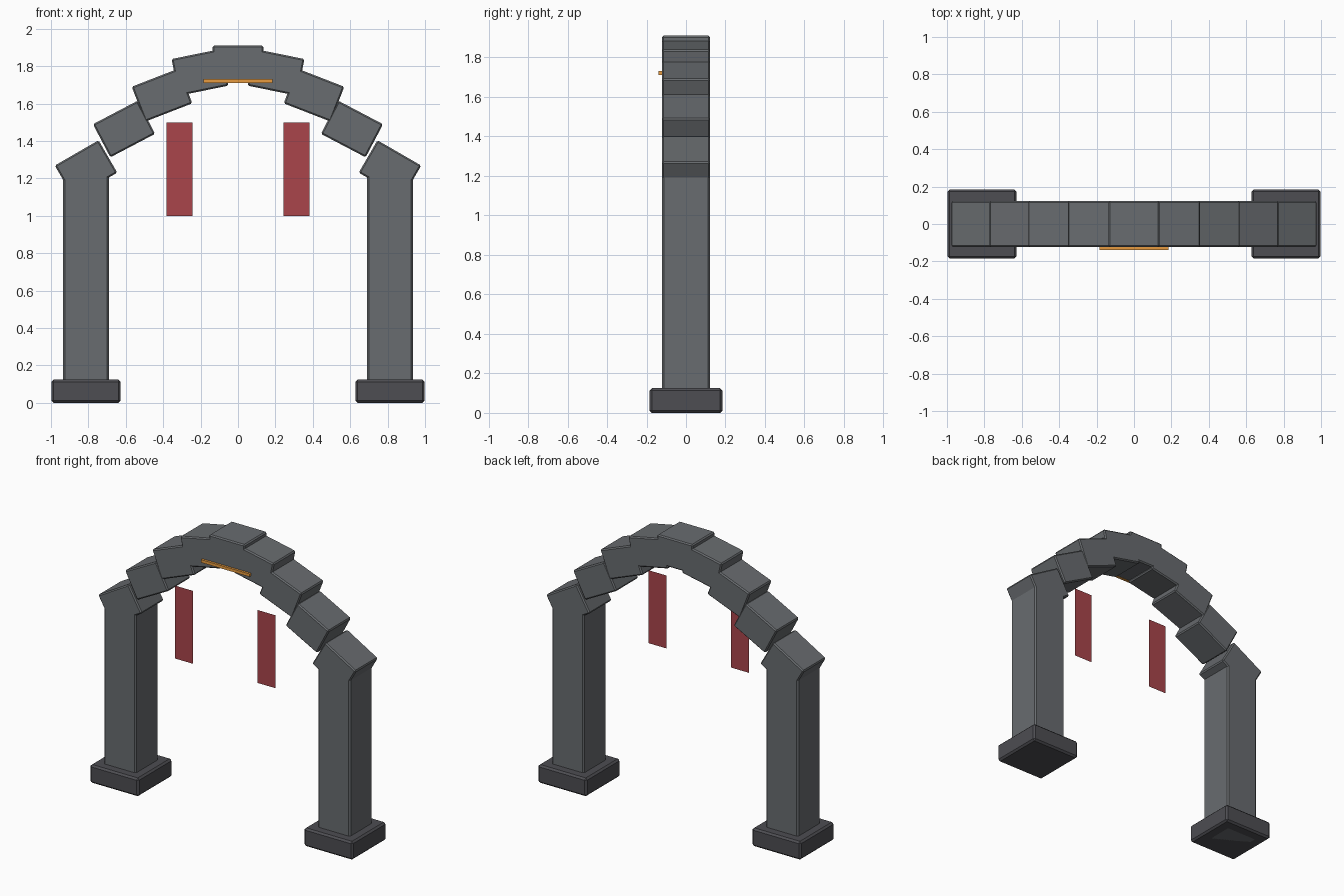
import bpy
from math import sin, cos, pi, radians

if "Cube" in bpy.data.objects:
    bpy.data.objects.remove(bpy.data.objects["Cube"])


def material(name, rgb):
    m = bpy.data.materials.new(name)
    m.diffuse_color = (*rgb, 1)
    m.use_nodes = True
    m.node_tree.nodes["Principled BSDF"].inputs["Base Color"].default_value = m.diffuse_color
    return m


STONE = material("stone", (0.14, 0.15, 0.16))
DARK = material("dark_stone", (0.075, 0.075, 0.085))
RED = material("red_cloth", (0.40, 0.06, 0.07))
GOLD = material("orange_trim", (0.80, 0.33, 0.05))


def block(name, loc, size, mat, tilt=0, bevel=0):
    bpy.ops.mesh.primitive_cube_add(size=1, location=loc, rotation=(0, tilt, 0))
    ob = bpy.context.object
    ob.name = name
    ob.scale = size
    bpy.ops.object.transform_apply(location=False, rotation=False, scale=True)
    ob.data.materials.append(mat)
    if bevel:
        mod = ob.modifiers.new("bevel", "BEVEL")
        mod.width = bevel
        mod.segments = 1
    return ob


HALF = 0.8125   # half span between pillar centres
SPRING = 1.25   # height where the arch starts
RISE = 0.56

# Footings, pillars and hanging banners on both sides
for side, label in ((-1, "left"), (1, "right")):
    x = side * HALF
    block(f"{label}_footing", (x, 0, 0.0625), (0.37, 0.37, 0.125), DARK, bevel=0.012)
    block(f"{label}_pillar", (x, 0, SPRING / 2), (0.245, 0.245, SPRING), STONE, bevel=0.01)

    bpy.ops.mesh.primitive_plane_add(size=1, location=(side * 0.313, -0.138, 1.25),
                                     rotation=(pi / 2, 0, 0))
    banner = bpy.context.object
    banner.name = f"{label}_banner"
    banner.scale = (0.14, 0.5, 1)
    banner.data.materials.append(RED)

# Nine arch stones along a cosine curve, tilting towards the ends
for i in range(-4, 5):
    t = i / 4
    block(f"arch_stone_{i + 5}",
          (HALF * t, 0, SPRING + RISE * cos(t * pi / 2)),
          (0.27, 0.245, 0.20), STONE,
          tilt=radians(30) * sin(t * pi / 2), bevel=0.008)

# Trim bar across the front of the keystone
block("trim_bar", (0, -0.128, 1.721), (0.37, 0.02, 0.02), GOLD)
